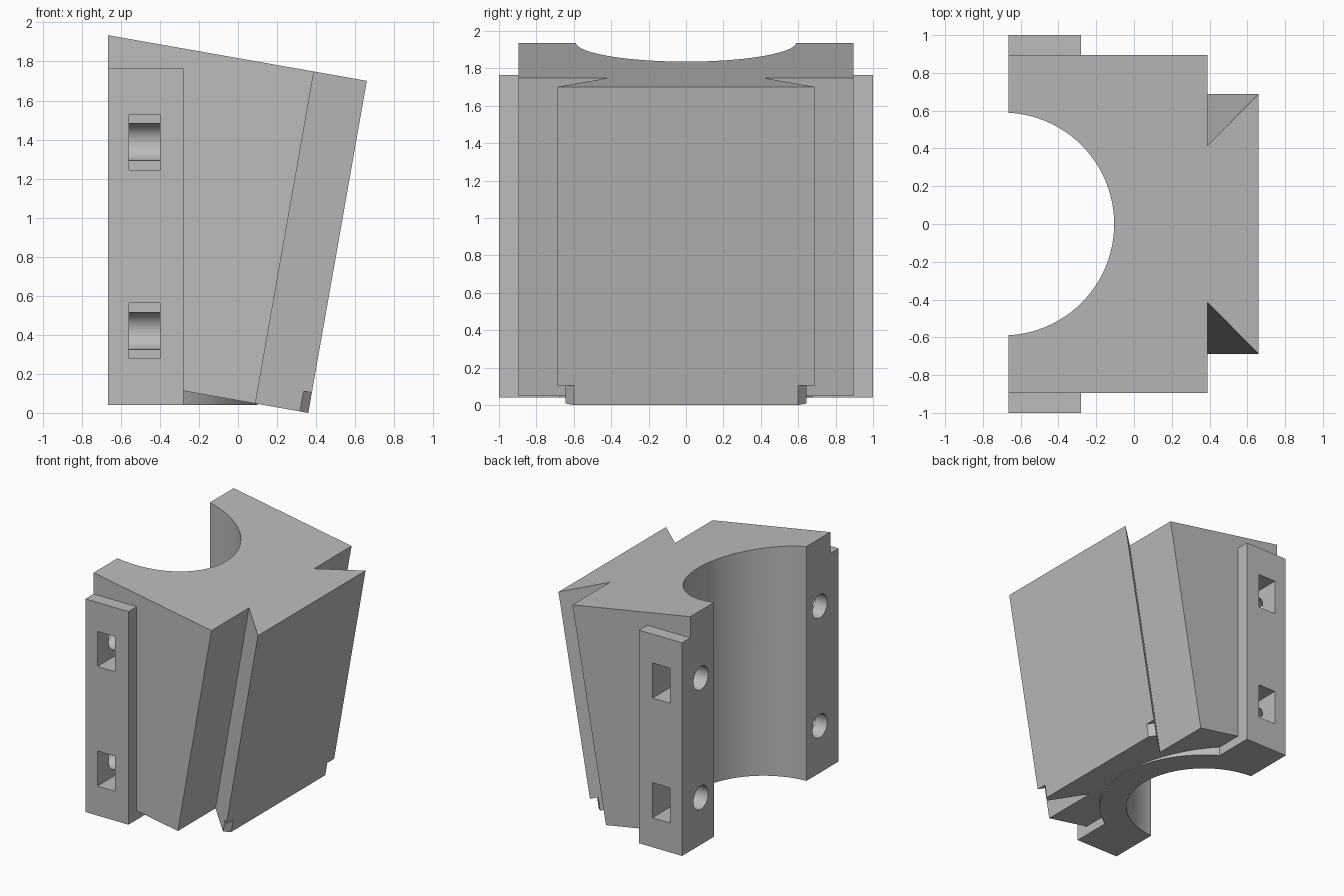
import bpy, bmesh
from math import cos, sin, pi, radians
from mathutils import Matrix

if "Cube" in bpy.data.objects:
    bpy.data.objects.remove(bpy.data.objects["Cube"], do_unlink=True)

grey = bpy.data.materials.new("plain grey")
grey.use_nodes = True
grey.diffuse_color = (0.5, 0.5, 0.5, 1)
grey.node_tree.nodes["Principled BSDF"].inputs["Base Color"].default_value = (0.5, 0.5, 0.5, 1)

BACK = -0.665      # flat mating face
BORE_X = -0.695    # bore axis
TILT = Matrix.Translation((0.36, 0, 0)) @ Matrix.Rotation(radians(10), 4, 'Y')


def prism(name, points, low, high, matrix=Matrix()):
    """Extrude a local xy outline from low to high along local z."""
    bm = bmesh.new()
    face = bm.faces.new([bm.verts.new((x, y, low)) for x, y in points])
    new = bmesh.ops.extrude_face_region(bm, geom=[face])["geom"]
    bmesh.ops.translate(bm, vec=(0, 0, high - low),
                        verts=[v for v in new if isinstance(v, bmesh.types.BMVert)])
    bmesh.ops.transform(bm, matrix=matrix, verts=bm.verts)
    bmesh.ops.recalc_face_normals(bm, faces=bm.faces)
    mesh = bpy.data.meshes.new(name)
    bm.to_mesh(mesh)
    bm.free()
    mesh.materials.append(grey)
    obj = bpy.data.objects.new(name, mesh)
    bpy.context.collection.objects.link(obj)
    return obj


def rect(x0, x1, y0, y1):
    return [(x0, y0), (x1, y0), (x1, y1), (x0, y1)]


def circle(radius, count, cx=0, cy=0):
    return [(cx + radius * cos(2 * pi * i / count), cy + radius * sin(2 * pi * i / count))
            for i in range(count)]


def combine(target, other, operation):
    mod = target.modifiers.new("combine", 'BOOLEAN')
    mod.operation, mod.solver, mod.object = operation, 'EXACT', other
    bpy.context.view_layer.objects.active = target
    bpy.ops.object.modifier_apply(modifier=mod.name)
    bpy.data.objects.remove(other, do_unlink=True)


# Tilted block with a dovetail rail on its outer side
half = [(-1.6, 0.895), (-0.275, 0.895), (-0.275, 0.415), (0, 0.687)]
outline = half + [(x, -y) for x, y in reversed(half)]
body = prism("dovetail_clamp_half", outline, 0, 1.727, TILT)

# Chamfered lower corners of the rail
for s in (-1, 1):
    corner = [(-0.095, s * 0.695), (0.05, s * 0.55), (0.05, s * 0.75), (-0.095, s * 0.75)]
    combine(body, prism("corner_cutter", corner, -0.1, 0.105, TILT), 'DIFFERENCE')

# Bolting flanges and the collar below the bore
combine(body, prism("flange", rect(-0.8, -0.28, -1, 1), 0.04, 1.763), 'UNION')
combine(body, prism("collar", circle(0.795, 96, BORE_X), 0.04, 0.4), 'UNION')

# Bore and flat mating face
combine(body, prism("bore_cutter", circle(0.59, 96, BORE_X), -0.5, 2.5), 'DIFFERENCE')
combine(body, prism("face_cutter", rect(-3, BACK, -2, 2), -1, 3), 'DIFFERENCE')

# Nut pockets and bolt holes
ALONG_X = Matrix.Rotation(radians(90), 4, 'Y')
for s in (-1, 1):
    for z in (0.42, 1.387):
        pocket = rect(-0.558, -0.4, min(s * 0.76, s * 1.2), max(s * 0.76, s * 1.2))
        combine(body, prism("pocket_cutter", pocket, z - 0.142, z + 0.142), 'DIFFERENCE')
        hole = circle(0.095, 32, -z, s * 0.76)
        combine(body, prism("hole_cutter", hole, -0.9, -0.4, ALONG_X), 'DIFFERENCE')

# Smooth the bore, keep the edges crisp
bpy.ops.object.select_all(action='DESELECT')
body.select_set(True)
bpy.context.view_layer.objects.active = body
bpy.ops.object.shade_smooth_by_angle(angle=radians(25))
